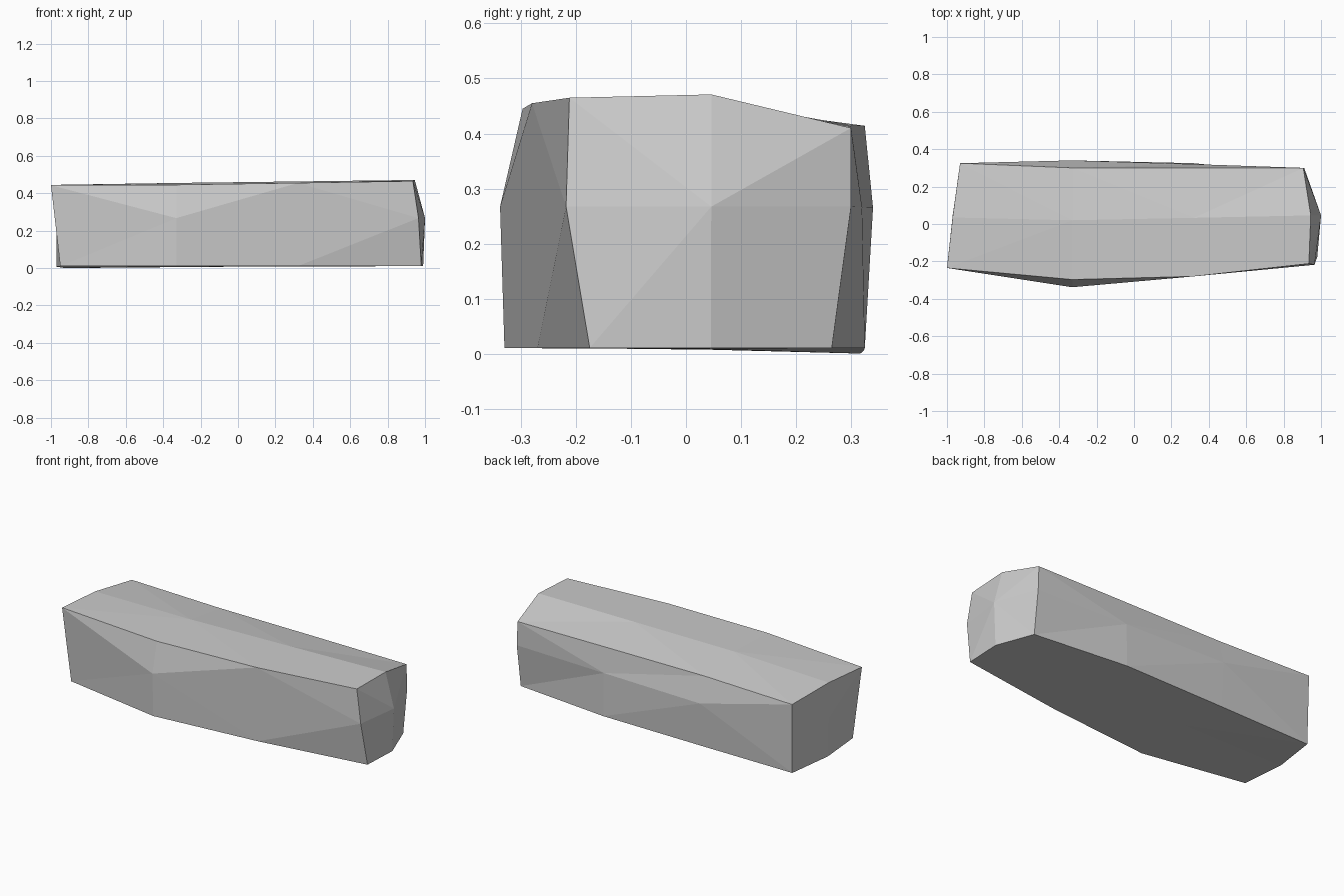
import bpy
import bmesh
from mathutils import Vector

default_cube = bpy.data.objects.get("Cube")
if default_cube:
    bpy.data.objects.remove(default_cube, do_unlink=True)


def make_material(name, colour):
    material = bpy.data.materials.new(name)
    material.use_nodes = True
    material.diffuse_color = colour
    shader = material.node_tree.nodes["Principled BSDF"]
    shader.inputs["Base Color"].default_value = colour
    return material


def straight_rail(start, end):
    """Four evenly spaced stations between two end points."""
    start, end = Vector(start), Vector(end)
    return [start.lerp(end, station / 3) for station in range(4)]


def bent_rail(start, inner, outer, end):
    """Four stations with the two middle ones placed by hand."""
    return [Vector(point) for point in (start, inner, outer, end)]


# Long edges of the chipped stone, each running from the -x end to the +x end
front_bottom = bent_rail((-.95, -.22, .01), (-.33, -.33, .01), (.32, -.27, .01), (.98, -.175, .01))
front_top = bent_rail((-1, -.235, .443), (-.33, -.297, .445), (.32, -.28, .455), (.935, -.212, .465))
ridge = bent_rail((-.97, .035, .445), (-.33, .02, .455), (.32, .033, .463), (.945, .046, .471))
back_top = bent_rail((-.93, .325, .414), (-.33, .3, .415), (.32, .3, .413), (.905, .3, .41))
back_bottom = bent_rail((-.925, .317, 0), (-.33, .323, .005), (.32, .325, .01), (.908, .265, .01))
bottom_centre = straight_rail((-.97, .045, .007), (.99, .045, .01))

# Chipped side edges merge into the top or bottom edges at some stations
front_chip = bent_rail(front_top[0], (-.33, -.338, .267), front_top[2], (.965, -.218, .267))
back_chip = bent_rail(back_bottom[0], (-.33, .34, .265), (.32, .32, .266), (.91, .3, .267))

rails = [front_bottom, front_chip, front_top, ridge,
         back_top, back_chip, back_bottom, bottom_centre]

bm = bmesh.new()
grid = [[bm.verts.new(point) for point in rail] for rail in rails]

# Skin between neighbouring edges
for current, following in zip(grid, grid[1:] + grid[:1]):
    for station in range(3):
        bm.faces.new((current[station], current[station + 1],
                      following[station + 1], following[station]))

# End caps: a flat two-panel end at -x, a four-panel bulging end at +x
for station, centre in ((0, (-.97, .04, .23)), (3, (1, .046, .267))):
    middle = bm.verts.new(centre)
    for index in range(1, len(grid), 2):
        corner = grid[index - 1][station]
        side = grid[index][station]
        other = grid[(index + 1) % len(grid)][station]
        bm.faces.new((middle, corner, side))
        bm.faces.new((middle, side, other))

bmesh.ops.remove_doubles(bm, verts=bm.verts[:], dist=.0005)
bmesh.ops.triangulate(bm, faces=bm.faces[:])
bmesh.ops.recalc_face_normals(bm, faces=bm.faces[:])

mesh = bpy.data.meshes.new("stone_block")
bm.to_mesh(mesh)
bm.free()
mesh.materials.append(make_material("stone grey", (.6, .6, .6, 1)))
stone_block = bpy.data.objects.new("stone_block", mesh)
bpy.context.collection.objects.link(stone_block)
